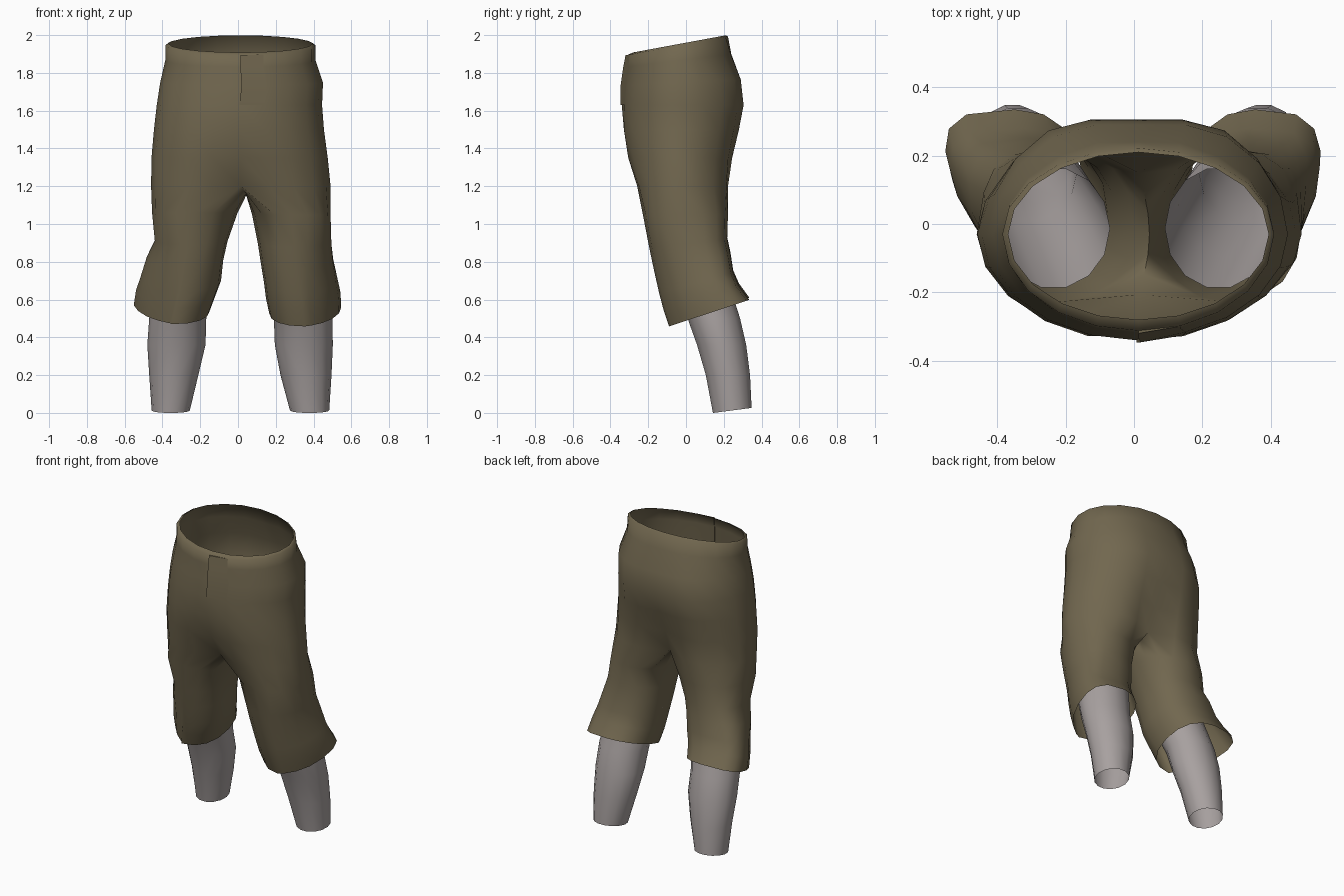
import bpy, bmesh, math

if "Cube" in bpy.data.objects:
    bpy.data.objects.remove(bpy.data.objects["Cube"])

def material(name, rgb):
    m = bpy.data.materials.new(name)
    m.diffuse_color = (*rgb, 1)
    m.use_nodes = True
    m.node_tree.nodes["Principled BSDF"].inputs["Base Color"].default_value = m.diffuse_color
    return m

olive = material("olive cloth", (0.165, 0.135, 0.078))
grey = material("pale grey skin", (0.39, 0.355, 0.35))

def finish(bm, name, mat, angle=100):
    bmesh.ops.recalc_face_normals(bm, faces=bm.faces)
    me = bpy.data.meshes.new(name)
    bm.to_mesh(me)
    bm.free()
    me.materials.append(mat)
    ob = bpy.data.objects.new(name, me)
    bpy.context.collection.objects.link(ob)
    bpy.ops.object.select_all(action='DESELECT')
    ob.select_set(True)
    bpy.context.view_layer.objects.active = ob
    bpy.ops.object.shade_smooth_by_angle(angle=math.radians(angle))
    return ob

def bridge(bm, a, b):
    n = len(a)
    for i in range(n):
        j = (i + 1) % n
        bm.faces.new((a[i], a[j], b[j], b[i]))

def spow(v, n):
    return math.copysign(abs(v) ** (2 / n), v)

N = 20  # points round the hips, index 0 at the front centre, running to +x

def hip_ring(bm, z, tilt, xl, xr, yf, yb, pinch_f, pinch_b, front, back):
    """Ellipse whose front and back can be flattened (factor above 1)."""
    cx, cy, out = (xl + xr) / 2, -0.03, []
    for i in range(N):
        t = 2 * math.pi * i / N
        x = (xr - xl) / 2 * math.sin(t)
        c = math.cos(t)
        pinch = pinch_f if c > 0 else pinch_b
        c = min(1, c * front) if c > 0 else max(-1, c * back)
        y = cy + c * ((yf - cy) if c > 0 else (cy - yb))
        y = cy + (y - cy) * (1 - pinch * math.exp(-(x / 0.10) ** 2))
        out.append(bm.verts.new((cx + x, y, z + tilt * y)))
    return out

def leg_ring(bm, side, z, tilt, xo, xi, yf, yb, n, start, shear=0, power=2):
    """Leg outline; angle 0 faces the inner side, the outside may lean back."""
    cx, cy, out = (xo + xi) / 2, (yf + yb) / 2, []
    for i in range(n):
        t = start + 2 * math.pi * i / n
        s, c = -spow(math.sin(t), power), -spow(math.cos(t), power)
        y = (yb - yf) / 2 * s
        if c > 0:
            c = (c + shear * s * min(1, 2 * c)) / math.sqrt(1 + shear * shear)
        out.append(bm.verts.new((cx + side * abs(xo - xi) / 2 * c, cy + y, z + tilt * y)))
    return out

# Shorts: hips from the rolled waist edge down to the crotch
bm = bmesh.new()
hips = [
    (1.960, .185, -.368, .394, -.280, .210, 0, 0, 1, 1),
    (1.952, .185, -.385, .410, -.312, .222, 0, 0, 1, 1),
    (1.87, .12, -.385, .410, -.318, .240, 0, 0, 1, 1.04),
    (1.75, .05, -.412, .450, -.330, .290, 0, 0, 1, 1.1),
    (1.63, 0, -.430, .445, -.340, .305, 0, 0, 1, 1.12),
    (1.50, 0, -.445, .455, -.335, .282, .02, .04, 1.03, 1.12),
    (1.35, 0, -.458, .475, -.308, .250, .07, .16, 1.1, 1.12),
    (1.20, 0, -.460, .490, -.265, .232, .25, .32, 1.15, 1.15),
]
rings = [hip_ring(bm, *h) for h in hips]
for a, b in zip(rings, rings[1:]):
    bridge(bm, a, b)
flap_src = [(r[0].co.copy(), r[1].co.copy()) for r in rings[1:5]]

# Crotch strip joining front centre to back centre
last, K = rings[-1], 5
f, b = last[0].co, last[N // 2].co
crotch = []
for k in range(1, K + 1):
    u = k / (K + 1)
    p = f.lerp(b, u)
    p.x += 0.03 * math.sin(math.pi * u)
    p.z -= 0.045 * math.sin(math.pi * u)
    crotch.append(bm.verts.new(p))

# Trouser legs: height, tilt, left outer/inner x, right outer/inner x, front y, back y
legs = [
    (1.05, 0, -.455, -.002, .490, .075, -.228, .222),
    (.90, .10, -.442, -.055, .495, .105, -.195, .218),
    (.80, .20, -.480, -.078, .505, .120, -.170, .235),
    (.69, .28, -.510, -.090, .525, .138, -.142, .250),
    (.61, .33, -.535, -.120, .540, .148, -.118, .280),
    (.53, .33, -.547, -.150, .543, .165, -.090, .335),
]
LN = N // 2 + 1 + K
half = math.pi * (K + 1) / LN
for side in (-1, 1):
    if side > 0:
        outer = last[:N // 2 + 1]
    else:
        outer = [last[0]] + last[:N // 2 - 1:-1]
    prev = outer + crotch[::-1]
    for z, tl, lo, li, ro, ri, yf, yb in legs:
        xo, xi = (lo, li) if side < 0 else (ro, ri)
        zz = z + (.01 if side < 0 else -.002)
        lean = tl / .33 * (.45 if side < 0 else .3)
        ring = leg_ring(bm, side, zz, tl, xo, xi, yf, yb, LN, half, lean, 2.25)
        bridge(bm, prev, ring)
        prev = ring
finish(bm, "shorts", olive)

# Fly flap overlapping the front centre
bm = bmesh.new()
rows = []
for (p, q), d in zip(flap_src, (.008, .014, .016, .006)):
    rows.append([bm.verts.new((p.x, p.y + .004, p.z)),
                 bm.verts.new((p.x, p.y - d, p.z)),
                 bm.verts.new((q.x, q.y - .001, q.z))])
for a, c in zip(rows, rows[1:]):
    for i in range(2):
        bm.faces.new((a[i], a[i + 1], c[i + 1], c[i]))
bm.faces.new(rows[0])
finish(bm, "fly_flap", olive, 50)

# Bare legs: tubes open at both ends
shins = [
    (1.00, 0, -.400, -.070, .405, .090, -.190, .165),
    (.75, 0, -.440, -.110, .460, .130, -.100, .210),
    (.50, 0, -.470, -.168, .500, .190, .005, .290),
    (.36, 0, -.480, -.172, .502, .195, .055, .322),
    (.20, 0, -.470, -.210, .495, .225, .102, .342),
    (.013, .13, -.457, -.255, .483, .275, .140, .350),
]
for side, name in ((-1, "left_bare_leg"), (1, "right_bare_leg")):
    bm = bmesh.new()
    prev = None
    for z, tl, lo, li, ro, ri, yf, yb in shins:
        xo, xi = (lo, li) if side < 0 else (ro, ri)
        ring = leg_ring(bm, side, z, tl, xo, xi, yf, yb, 14, 0)
        if prev:
            bridge(bm, prev, ring)
        prev = ring
    finish(bm, name, grey)
